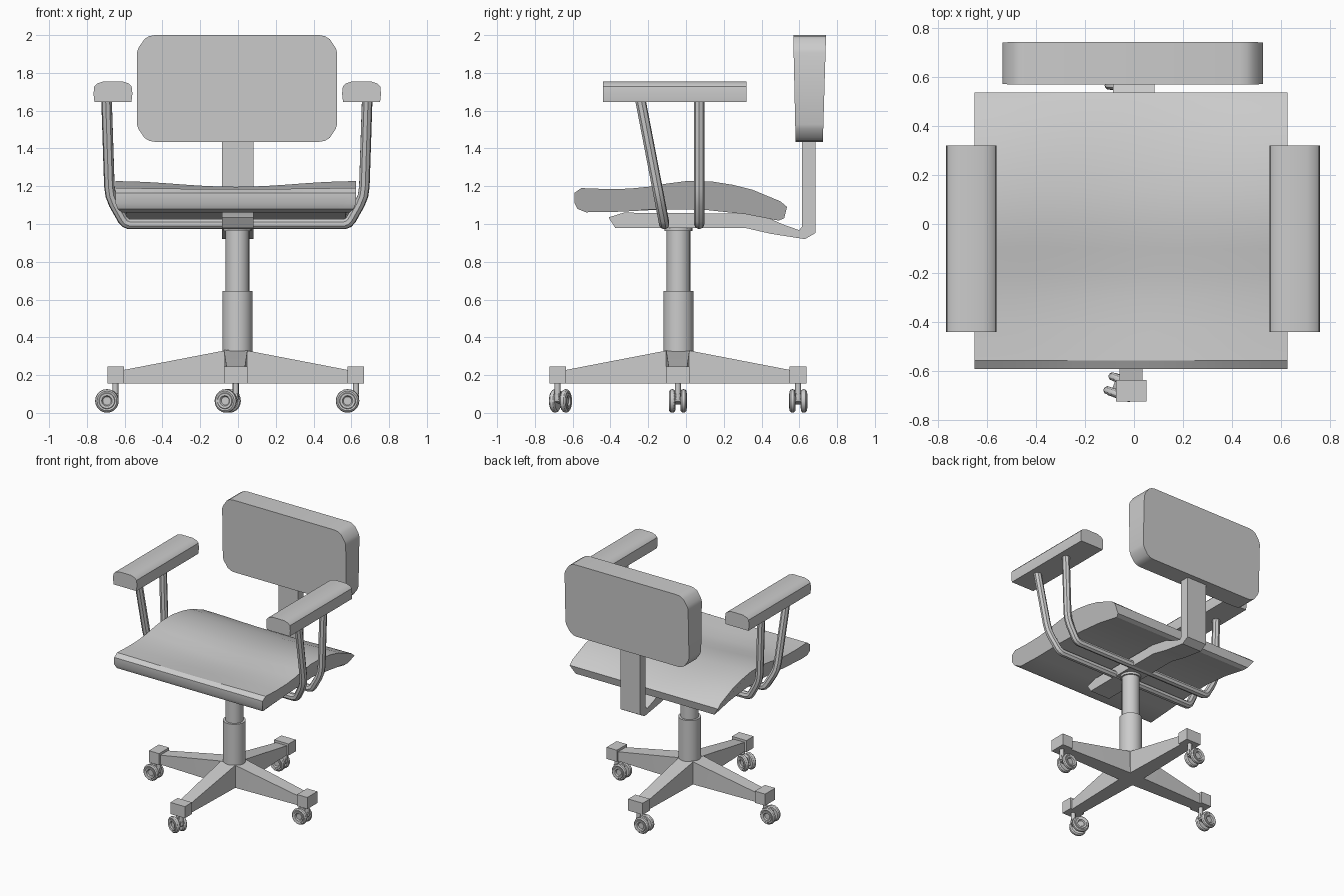
import bpy, bmesh
from math import sin, cos, pi, radians
from mathutils import Vector, Matrix

if "Cube" in bpy.data.objects:
    bpy.data.objects.remove(bpy.data.objects["Cube"])

CX, CY = -0.012, -0.043      # centre of the swivel base


def loft(name, rings, mat=None):
    """Skin a list of equal-length closed rings and cap both ends."""
    bm = bmesh.new()
    rows = [[bm.verts.new(p) for p in r] for r in rings]
    n = len(rows[0])
    for a, b in zip(rows, rows[1:]):
        for i in range(n):
            bm.faces.new((a[i], a[(i + 1) % n], b[(i + 1) % n], b[i]))
    bm.faces.new(rows[0])
    bm.faces.new(rows[-1])
    bmesh.ops.recalc_face_normals(bm, faces=bm.faces)
    if mat:
        bm.transform(mat)
    me = bpy.data.meshes.new(name)
    bm.to_mesh(me)
    bm.free()
    ob = bpy.data.objects.new(name, me)
    bpy.context.collection.objects.link(ob)
    return ob


def lathe(name, profile, mat, n=20):
    """Turn (radius, height) pairs about local z."""
    return loft(name, [[(r * cos(2 * pi * i / n), r * sin(2 * pi * i / n), h)
                        for i in range(n)] for r, h in profile], mat)


def extrude_x(name, yz, x0, x1):
    return loft(name, [[(x, y, z) for y, z in yz] for x in (x0, x1)])


def tube(name, pts, r):
    cu = bpy.data.curves.new(name, 'CURVE')
    cu.dimensions = '3D'
    cu.bevel_depth, cu.bevel_resolution, cu.use_fill_caps = r, 2, True
    sp = cu.splines.new('POLY')
    sp.points.add(len(pts) - 1)
    for p, c in zip(sp.points, pts):
        p.co = (*c, 1)
    ob = bpy.data.objects.new(name, cu)
    bpy.context.collection.objects.link(ob)
    bpy.ops.object.select_all(action='DESELECT')
    ob.select_set(True)
    bpy.context.view_layer.objects.active = ob
    bpy.ops.object.convert(target='MESH')


# Seat cushion: side section (y, z, half width, dip in the middle)
section = [(-0.59, 1.11, .637, 0), (-0.59, 1.165, .637, 0), (-0.555, 1.19, .637, .006),
           (-0.42, 1.185, .637, .012), (-0.3, 1.187, .637, .02), (-0.2, 1.197, .637, .025),
           (-0.1, 1.214, .637, .028), (0, 1.227, .637, .03), (0.13, 1.226, .637, .03),
           (0.25, 1.207, .637, .03), (0.35, 1.182, .637, .025), (0.5, 1.12, .637, .012),
           (0.535, 1.09, .637, 0), (0.52, 1.03, .595, 0), (0.49, 1.018, .58, 0),
           (0.3, 1.055, .58, 0), (0.1, 1.075, .58, 0), (-0.1, 1.078, .585, 0),
           (-0.35, 1.065, .595, 0), (-0.53, 1.062, .605, 0), (-0.575, 1.08, .625, 0)]
loft("seat", [[(CX + u * w, y, z - d * (0.5 + 0.5 * cos(pi * u)))
               for y, z, w, d in section] for u in [k / 7 - 1 for k in range(15)]])

# Backrest: rounded rectangle, thicker towards the top
quarter = [(0.53, 0.19), (0.522, 0.215), (0.49, 0.262), (0.465, 0.277), (0.435, 0.2825)]
outline = (quarter + [(-x, z) for x, z in reversed(quarter)] +
           [(-x, -z) for x, z in quarter] + [(x, -z) for x, z in reversed(quarter)])
loft("backrest", [[(x - 0.005, y + s * z, 1.7175 + z) for x, z in outline]
                  for y, s in ((0.574, -0.022), (0.733, 0.03))])

# Bent support bar running under the seat and up to the backrest
extrude_x("back_support_bar",
          [(0.615, 1.5), (0.615, 0.985), (0.598, 0.968), (0.52, 0.995), (0.44, 1.03),
           (0.3, 1.055), (-0.33, 1.06), (-0.41, 1.035), (-0.375, 0.98), (0.31, 0.98),
           (0.45, 0.948), (0.63, 0.92), (0.685, 0.952), (0.685, 1.5)], -0.085, 0.083)

# Armrest pads
pad = [(-.098, 1.645), (.098, 1.645), (.103, 1.69), (.099, 1.728), (.085, 1.743),
       (.05, 1.755), (-.05, 1.755), (-.085, 1.743), (-.099, 1.728), (-.103, 1.69)]
for side, cx in (("left", -0.662), ("right", 0.654)):
    loft(side + "_armrest", [[(cx + x, y, z) for x, z in pad] for y in (-0.44, 0.32)])

# Arm tubes: one continuous U under the seat for front and rear
half = [(0.69, 1.66), (0.675, 1.2), (0.668, 1.15), (0.65, 1.105), (0.605, 1.025),
        (0.59, 1.008), (0.57, 1.0)]
for name, y_top, y_low in (("front_arm_tube", -0.24, -0.115), ("rear_arm_tube", 0.07, 0.07)):
    right = [(x, y_low + (y_top - y_low) * (z - 1) / 0.65, z) for x, z in half]
    tube(name, [(-0.006 - x, y, z) for x, y, z in right] +
         [(x - 0.006, y, z) for x, y, z in reversed(right)], 0.028)

# Gas column
col = Matrix.Translation((-0.003, CY + 0.003, 0))
lathe("column_sleeve", [(.08, .2), (.08, .645)], col, 24)
lathe("column_piston", [(.063, .6), (.063, .965)], col, 24)
lathe("column_collar", [(.074, .963), (.074, .99)], col, 24)

# Four-star base and casters
caster_turn = {"right": 0, "back": 0, "left": 0, "front": -20}
wheel = [(.022, -.008), (.028, -.017), (.04, -.018), (.043, -.014), (.052, -.016),
         (.06, -.009), (.0625, 0), (.06, .009), (.052, .016), (.03, .017)]
for k, side in enumerate(("right", "back", "left", "front")):
    turn = Matrix.Translation((CX, CY, 0)) @ Matrix.Rotation(k * pi / 2, 4, 'Z')
    loft(side + "_base_leg",
         [[(x, -w, .155), (x, w, .155), (x, w, h), (x, -w, h)]
          for x, w, h in ((0, .062, .338), (.06, .062, .33), (.6, .046, .226))], turn)
    loft(side + "_leg_end",
         [[(x, -.062, .155), (x, .062, .155), (x, .062, .245), (x, -.062, .245)]
          for x in (.592, .68)], turn)
    foot = turn @ Vector((.637, 0, 0))
    m = Matrix.Translation(foot) @ Matrix.Rotation(radians(caster_turn[side]), 4, 'Z')
    lathe(side + "_caster_stem", [(.016, .07), (.016, .16)], m, 12)
    loft(side + "_caster_body",
         [[(-.075, y, .045), (.006, y, .06), (.016, y, .1), (-.02, y, .115),
           (-.06, y, .1)] for y in (-.014, .014)], m)
    hub = m @ Matrix.Translation((-.045, 0, .0635))
    for tag, sgn in (("a", 1), ("b", -1)):
        lathe(side + "_caster_wheel_" + tag, wheel,
              hub @ Matrix.Translation((0, sgn * .03, 0)) @
              Matrix.Rotation(sgn * pi / 2, 4, 'X'), 20)
    lathe(side + "_caster_axle", [(.012, -.03), (.012, .03)],
          hub @ Matrix.Rotation(pi / 2, 4, 'X'), 10)

# Smooth shading with crisp edges
bpy.ops.object.select_all(action='SELECT')
bpy.context.view_layer.objects.active = bpy.data.objects["seat"]
bpy.ops.object.shade_smooth_by_angle(angle=radians(32))
